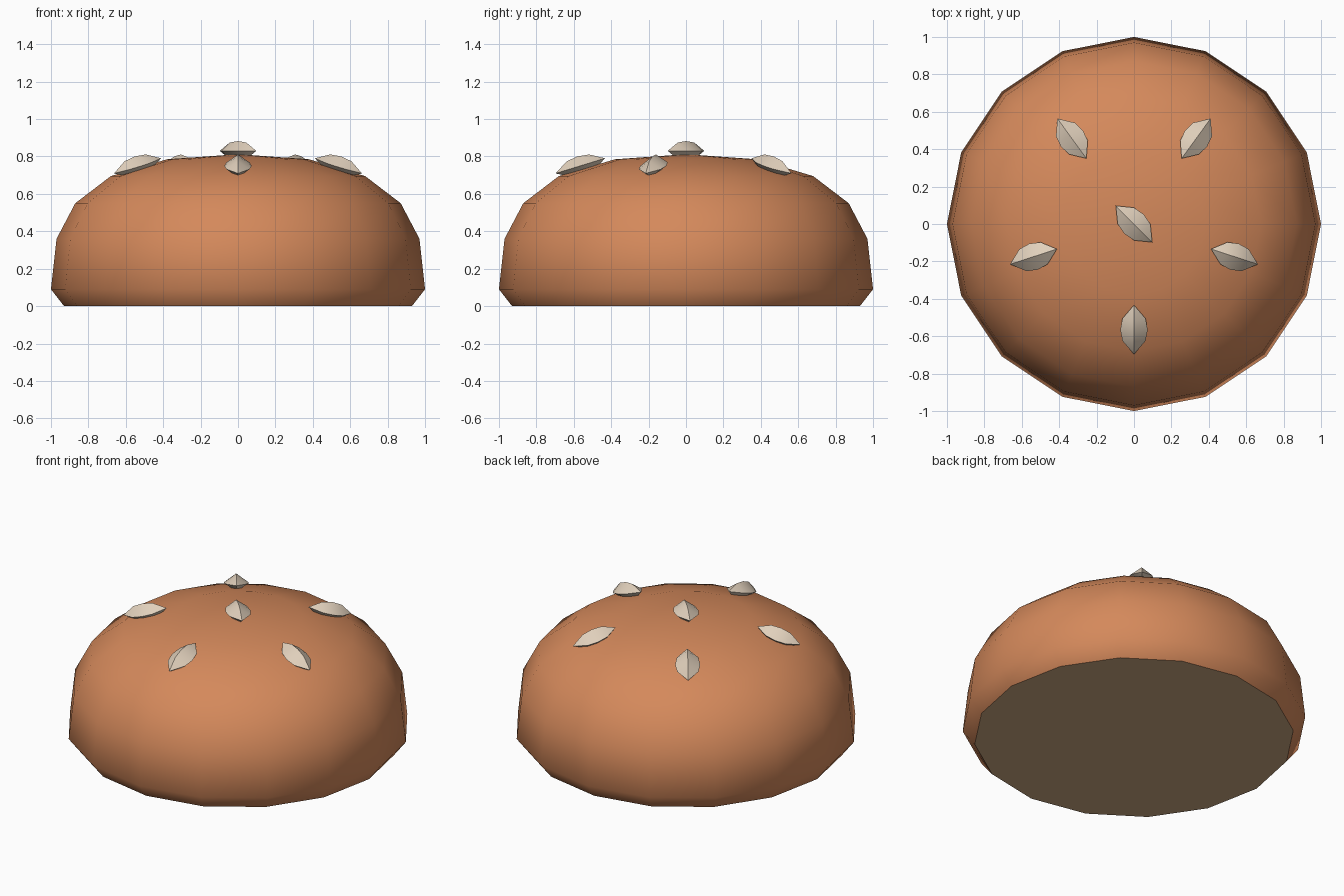
import bpy, bmesh, math
from mathutils import Matrix, Vector

if "Cube" in bpy.data.objects:
    bpy.data.objects.remove(bpy.data.objects["Cube"])


def material(name, rgb):
    m = bpy.data.materials.new(name)
    m.diffuse_color = (*rgb, 1)
    m.use_nodes = True
    m.node_tree.nodes["Principled BSDF"].inputs["Base Color"].default_value = m.diffuse_color
    return m


crust = material("brown crust", (0.66, 0.25, 0.105))
crumb = material("tan crumb", (0.62, 0.41, 0.23))
seed_mat = material("cream seed", (0.75, 0.63, 0.50))


def lathe(bm, profile, sides):
    """Revolve (radius, z) points about z; radius 0 gives a pole."""
    rings = []
    for r, z in profile:
        n = sides if r else 1
        rings.append([bm.verts.new((r * math.cos(math.tau * i / sides),
                                    r * math.sin(math.tau * i / sides), z))
                      for i in range(n)])
    for a, b in zip(rings, rings[1:]):
        for i in range(sides):
            j = (i + 1) % sides
            quad = [a[i % len(a)], a[j % len(a)], b[j % len(b)], b[i % len(b)]]
            bm.faces.new(list(dict.fromkeys(quad)))
    return rings


def finish(bm, name, mats):
    bmesh.ops.recalc_face_normals(bm, faces=bm.faces)
    me = bpy.data.meshes.new(name)
    bm.to_mesh(me)
    bm.free()
    for m in mats:
        me.materials.append(m)
    ob = bpy.data.objects.new(name, me)
    bpy.context.collection.objects.link(ob)
    return ob


# Domed bun with a flat cut underside
bm = bmesh.new()
rings = lathe(bm, [(0.93, 0), (1, 0.09), (0.97, 0.36), (0.87, 0.55),
                   (0.68, 0.695), (0.38, 0.785), (0, 0.812)], 16)
for f in bm.faces:
    f.smooth = True
base = bm.faces.new(rings[0])
base.material_index = 1
for e in base.edges:
    e.smooth = False
finish(bm, "bun", [crust, crumb])


# Almond-shaped seeds: four-sided, ridged along their length
def seed(name, location, heading, tilt):
    bm = bmesh.new()
    lathe(bm, [(0, -0.138), (0.062, -0.062), (0.073, 0), (0.062, 0.062), (0, 0.138)], 4)
    for e in bm.edges:          # lengthwise ridges stay sharp
        e.smooth = abs(e.verts[0].co.z - e.verts[1].co.z) < 0.001
    for f in bm.faces:
        f.smooth = True
    m = (Matrix.Translation(Vector(location)) @ Matrix.Rotation(heading, 4, 'Z')
         @ Matrix.Rotation(tilt, 4, 'Y') @ Matrix.Diagonal((1, 1, 0.72, 1))
         @ Matrix.Rotation(math.pi / 2, 4, 'Y'))
    bm.transform(m)
    finish(bm, name, [seed_mat])


seed("centre_seed", (0, 0, 0.83), -math.pi / 4, 0)
for k in range(5):
    a = -math.pi / 2 + math.tau * k / 5
    seed(f"outer_seed_{k + 1}", (0.565 * math.cos(a), 0.565 * math.sin(a), 0.75),
         a, math.radians(17))
